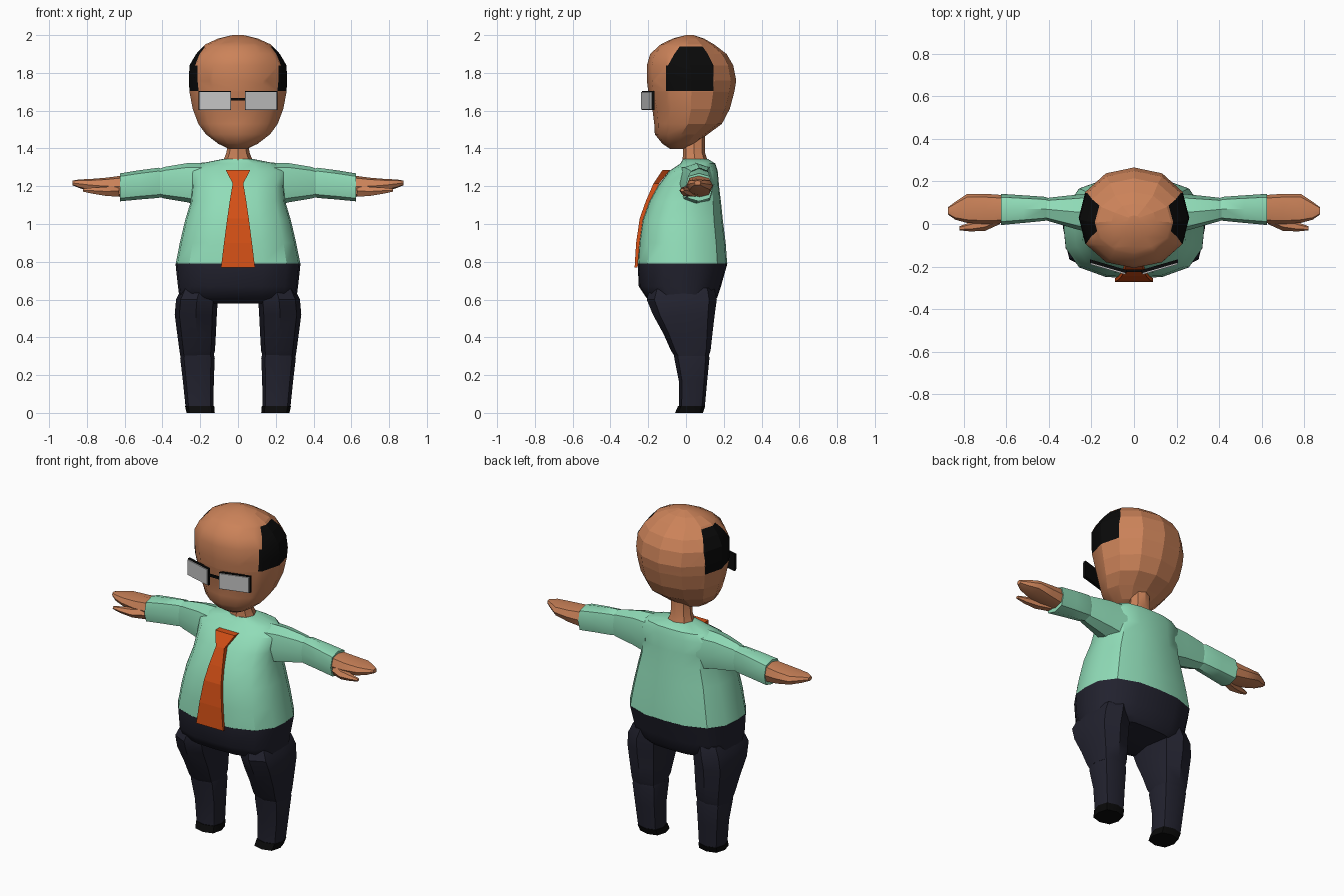
import bpy, bmesh, math
from mathutils import Vector


def material(name, r, g, b):
    m = bpy.data.materials.new(name)
    m.diffuse_color = (r, g, b, 1)
    return m


SKIN = material("skin", 0.60, 0.225, 0.10)
SHIRT = material("mint_shirt", 0.28, 0.72, 0.48)
NAVY = material("navy_trousers", 0.016, 0.016, 0.028)
BLACK = material("black", 0.003, 0.003, 0.003)
ORANGE = material("orange_tie", 0.66, 0.08, 0.008)
LENS = material("grey_lens", 0.55, 0.55, 0.55)


def ring(axis, pos, a0, a1, b0, b1, n=8, p=2.0, side=1):
    """Superellipse ring: axis z spans (x, y), axis x spans (y, z)."""
    pts = []
    for i in range(n):
        t = 2 * math.pi * i / n
        c, s = math.cos(t), math.sin(t)
        k = (abs(c) ** p + abs(s) ** p) ** (-1 / p)
        a = (a0 + a1) / 2 + c * k * (a1 - a0) / 2
        b = (b0 + b1) / 2 + s * k * (b1 - b0) / 2
        v = (a, b, pos) if axis == "z" else (pos, a, b)
        pts.append(Vector((v[0] * side, v[1], v[2])))
    return pts


def loft(name, rings, mats, angle=35, edit=None):
    """Skin a list of equal rings, cap both ends and shade by angle."""
    bm = bmesh.new()
    rows = [[bm.verts.new(v) for v in r] for r in rings]
    n = len(rows[0])
    for lo, hi in zip(rows, rows[1:]):
        for i in range(n):
            j = (i + 1) % n
            bm.faces.new((lo[i], lo[j], hi[j], hi[i]))
    bm.faces.new(rows[0])
    bm.faces.new(rows[-1])
    bmesh.ops.recalc_face_normals(bm, faces=bm.faces[:])
    if edit:
        edit(bm)
    me = bpy.data.meshes.new(name)
    bm.to_mesh(me)
    bm.free()
    for m in mats:
        me.materials.append(m)
    ob = bpy.data.objects.new(name, me)
    bpy.context.collection.objects.link(ob)
    if angle:
        bpy.context.view_layer.objects.active = ob
        ob.select_set(True)
        bpy.ops.object.shade_smooth_by_angle(angle=math.radians(angle))
        ob.select_set(False)
    return ob


def upright(rows, n, p):
    return [ring("z", z, -w, w, y0, y1, n, p) for z, w, y0, y1 in rows]


# Shirt body and trouser hips
loft("shirt_body", upright([
    (0.79, 0.33, -0.255, 0.218), (0.90, 0.308, -0.25, 0.21),
    (1.02, 0.28, -0.232, 0.195), (1.12, 0.25, -0.195, 0.185),
    (1.20, 0.245, -0.15, 0.175), (1.28, 0.25, -0.09, 0.168),
    (1.32, 0.20, -0.03, 0.155), (1.345, 0.075, -0.015, 0.115)], 16, 2.8), [SHIRT])
loft("trouser_hips", upright([
    (0.58, 0.25, -0.15, 0.14), (0.61, 0.31, -0.21, 0.165), (0.67, 0.318, -0.25, 0.185),
    (0.79, 0.331, -0.256, 0.219)], 16, 2.8), [NAVY])

# Neck
loft("neck", upright([(1.32, 0.085, -0.02, 0.12), (1.38, 0.06, -0.015, 0.10),
                      (1.48, 0.055, -0.015, 0.10)], 8, 2.2), [SKIN])

# Head, with side hair cut into its surface; each plane is (y, z, normal y, normal z)
HAIR = [(-0.105, 0, -1, 0), (0.145, 0, 1, 0), (0, 1.705, 0, -1), (0, 1.94, 0, 1),
        (-0.105, 1.84, -0.09, 0.065), (0.145, 1.85, 0.09, 0.065)]


def cut_hair(bm):
    for y, z, ny, nz in HAIR:
        bmesh.ops.bisect_plane(bm, geom=bm.verts[:] + bm.edges[:] + bm.faces[:],
                               plane_co=(0, y, z), plane_no=(0, ny, nz), dist=0.001)
    for f in bm.faces:
        c = f.calc_center_median()
        inside = all((c.y - y) * ny + (c.z - z) * nz < 0 for y, z, ny, nz in HAIR)
        f.material_index = int(inside and abs(c.x) > 0.12)


head = loft("head", upright([
    (1.398, 0.05, -0.085, -0.01), (1.425, 0.105, -0.125, 0.05),
    (1.475, 0.17, -0.165, 0.115), (1.53, 0.21, -0.168, 0.19),
    (1.61, 0.24, -0.178, 0.232), (1.70, 0.257, -0.20, 0.256),
    (1.76, 0.26, -0.207, 0.266), (1.84, 0.257, -0.207, 0.25),
    (1.90, 0.222, -0.19, 0.215), (1.95, 0.175, -0.135, 0.15),
    (1.982, 0.105, -0.07, 0.095), (2.0, 0.03, 0.0, 0.04)], 12, 2.15),
    [SKIN, BLACK], 40, cut_hair)
# Smooth face, faceted back
for f in head.data.polygons:
    f.use_smooth = f.center.y < 0.03

# Necktie: half width, front y and thickness down the belly
loft("necktie", [
    [Vector((-w, y, z)), Vector((w, y, z)), Vector((w, y + t, z)), Vector((-w, y + t, z))]
    for z, w, y, t in [(1.285, 0.065, -0.125, 0.04), (1.215, 0.028, -0.172, 0.03),
                       (1.12, 0.044, -0.213, 0.025), (1.03, 0.057, -0.245, 0.02),
                       (0.90, 0.074, -0.264, 0.018), (0.77, 0.09, -0.272, 0.016)]],
     [ORANGE], 0)


def slab(name, x0, y0, x1, y1, z0, z1, depth, mat):
    """Upright plate running from (x0, y0) to (x1, y1) with depth towards +y."""
    loft(name, [[Vector((x0, y0, z)), Vector((x1, y1, z)),
                 Vector((x1, y1 + depth, z)), Vector((x0, y0 + depth, z))]
                for z in (z0, z1)], [mat], 0)


# Glasses bridge
slab("glasses_bridge", -0.04, -0.225, 0.04, -0.225, 1.655, 1.668, 0.012, BLACK)

for s, side in ((1, "left"), (-1, "right")):
    # Glasses
    slab(side + "_glasses_frame", 0.036 * s, -0.232, 0.208 * s, -0.182, 1.603, 1.703, 0.016, BLACK)
    slab(side + "_lens", 0.040 * s, -0.238, 0.205 * s, -0.19, 1.607, 1.699, 0.009, LENS)

    def limb(name, axis, rows, mat, n=8, p=2.8):
        if axis == "z":
            rings = [ring("z", z, a, b, c, d, n, p, s) for z, a, b, c, d in rows]
        else:
            rings = [ring("x", x, a, b, c, d, n, p, s) for x, a, b, c, d in rows]
        loft(side + "_" + name, rings, [mat])

    # Trouser legs and shoes
    limb("thigh", "z", [(0.30, 0.13, 0.305, -0.06, 0.12), (0.33, 0.122, 0.31, -0.08, 0.13),
                        (0.42, 0.117, 0.322, -0.12, 0.14), (0.52, 0.112, 0.335, -0.175, 0.152),
                        (0.60, 0.107, 0.328, -0.208, 0.163),
                        (0.66, 0.10, 0.30, -0.19, 0.15)], NAVY)
    limb("shin", "z", [(0.035, 0.13, 0.278, -0.038, 0.10), (0.17, 0.128, 0.292, -0.038, 0.112),
                       (0.29, 0.123, 0.306, -0.062, 0.124),
                       (0.32, 0.13, 0.30, -0.065, 0.12)], NAVY)
    limb("shoe", "z", [(0.0, 0.123, 0.272, -0.058, 0.09),
                       (0.037, 0.126, 0.281, -0.042, 0.102)], BLACK)
    # Sleeves
    limb("upper_sleeve", "x", [(0.17, -0.05, 0.15, 1.09, 1.325), (0.27, -0.025, 0.138, 1.115, 1.322),
                               (0.39, 0.01, 0.125, 1.135, 1.302),
                               (0.42, 0.02, 0.12, 1.145, 1.29)], SHIRT)
    limb("forearm_sleeve", "x", [(0.39, 0.025, 0.118, 1.15, 1.285), (0.42, 0.015, 0.128, 1.138, 1.298),
                                 (0.52, 0.005, 0.135, 1.13, 1.285),
                                 (0.625, -0.005, 0.142, 1.12, 1.268)], SHIRT)
    # Hand with thumb
    limb("hand", "x", [(0.60, 0.005, 0.135, 1.14, 1.258), (0.70, 0.0, 0.142, 1.155, 1.245),
                       (0.785, 0.005, 0.142, 1.175, 1.238), (0.84, 0.02, 0.105, 1.19, 1.236),
                       (0.876, 0.045, 0.078, 1.205, 1.23)], SKIN)
    limb("thumb", "x", [(0.63, 0.0, 0.07, 1.14, 1.21), (0.70, -0.032, 0.04, 1.145, 1.20),
                        (0.77, -0.035, 0.008, 1.158, 1.195),
                        (0.82, -0.03, -0.01, 1.17, 1.188)], SKIN, 6, 2)
